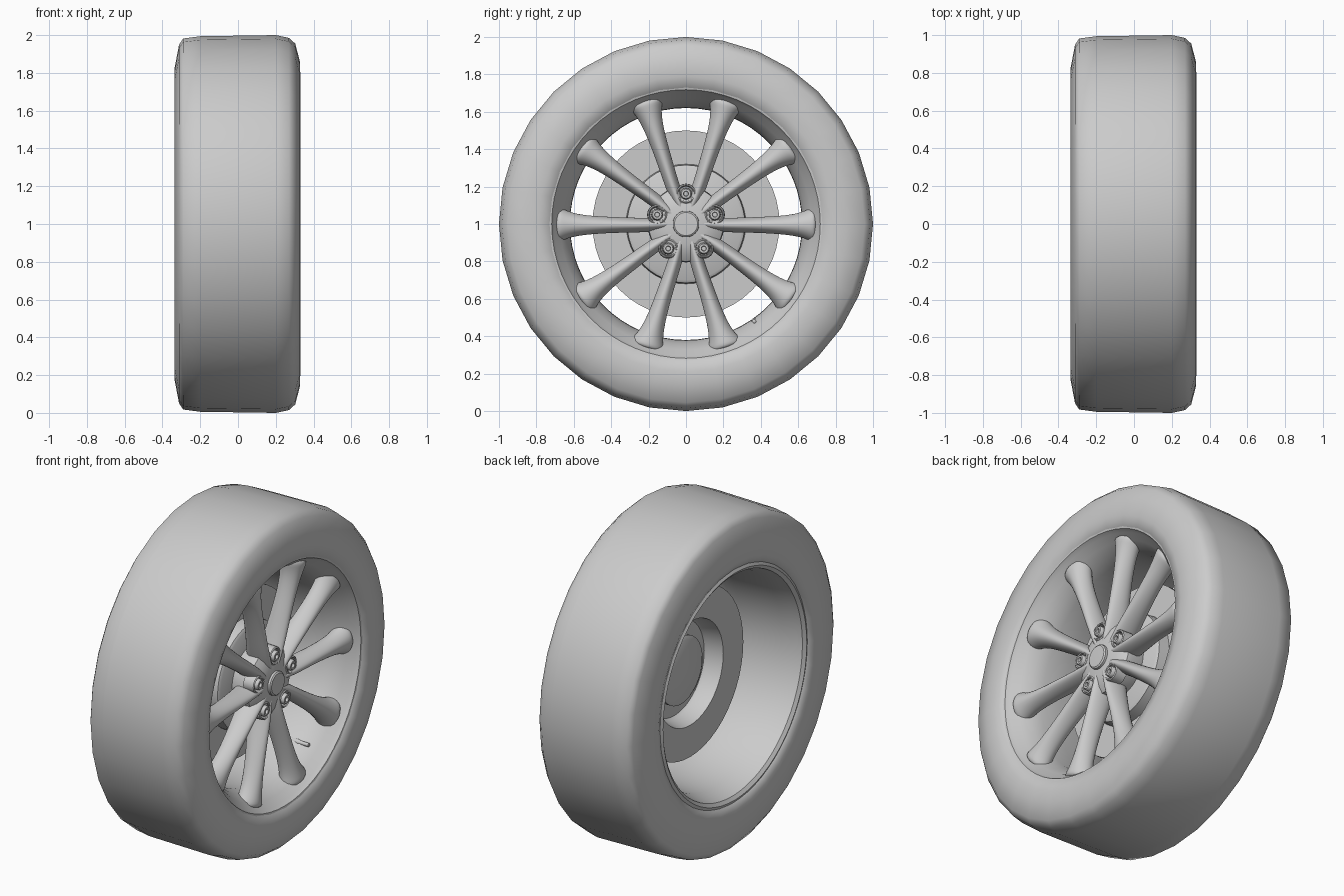
import bpy, bmesh
from math import sin, cos, pi, radians
from mathutils import Vector

if "Cube" in bpy.data.objects:
    bpy.data.objects.remove(bpy.data.objects["Cube"])

CENTRE = Vector((0, 0, 1))


def finish(name, bm, angle=35, subsurf=0):
    bmesh.ops.recalc_face_normals(bm, faces=bm.faces)
    me = bpy.data.meshes.new(name)
    bm.to_mesh(me)
    bm.free()
    ob = bpy.data.objects.new(name, me)
    bpy.context.collection.objects.link(ob)
    if subsurf:
        mod = ob.modifiers.new("round", 'SUBSURF')
        mod.levels = mod.render_levels = subsurf
    bpy.ops.object.select_all(action='DESELECT')
    ob.select_set(True)
    bpy.context.view_layer.objects.active = ob
    if subsurf:
        bpy.ops.object.shade_smooth()
    else:
        bpy.ops.object.shade_smooth_by_angle(angle=radians(angle))
    return ob


def revolve(name, profile, segs=32, closed=True, at=(0, 0), angle=35):
    """Turn an (x, radius) profile around an axle parallel to x."""
    bm = bmesh.new()
    rings = []
    for i in range(segs):
        a = 2 * pi * i / segs + pi / 2
        rings.append([bm.verts.new(CENTRE + Vector((x, at[0] + r * cos(a), at[1] + r * sin(a))))
                      for x, r in profile])
    n = len(profile)
    for i in range(segs):
        p, q = rings[i], rings[(i + 1) % segs]
        for j in range(n if closed else n - 1):
            k = (j + 1) % n
            bm.faces.new((p[j], p[k], q[k], q[j]))
    bmesh.ops.remove_doubles(bm, verts=bm.verts, dist=1e-5)
    return finish(name, bm, angle)


# Tyre: open shell with flat tread and rounded shoulders
revolve("tyre", [(-.315, .695), (-.333, .74), (-.335, .83), (-.312, .95), (-.29, .982), (-.2, .994),
                 (.2, 1.0), (.27, .985), (.303, .955), (.328, .86), (.33, .79), (.315, .73),
                 (.27, .70), (-.27, .68)], angle=50)

# Rim: front lip, tapering barrel and rear flange
revolve("rim", [(.30, .735), (.315, .73), (.312, .718), (.288, .705), (.25, .672), (.19, .64),
                (.13, .622), (0, .62), (-.2, .632), (-.27, .65), (-.31, .66), (-.325, .68),
                (-.315, .70), (-.26, .675), (0, .645), (.17, .665), (.26, .715)], segs=64)

# Ten spokes in five V-shaped pairs
# stations: along pair axis, offset, half width, front x, back x
STATIONS = [(.04, .018, .035, .25, .10), (.14, .042, .042, .258, .10), (.23, .068, .043, .262, .115),
            (.36, .112, .047, .266, .14), (.48, .150, .054, .272, .155), (.57, .180, .068, .28, .16),
            (.625, .200, .092, .289, .16), (.668, .215, .118, .294, .17)]
SECTION = [(-.75, 0), (-1, .45), (-.55, .88), (0, 1), (.55, .88), (1, .45), (.75, 0)]


def spoke(name, axis, side):
    bm = bmesh.new()
    along = Vector((0, cos(axis), sin(axis)))
    across = Vector((0, -sin(axis), cos(axis))) * side
    tilt = radians(18)
    lateral = across * cos(tilt) - along * sin(tilt)
    loops = []
    for u, v, w, xf, xb in STATIONS:
        mid = CENTRE + along * u + across * v
        loops.append([bm.verts.new(mid + lateral * w * s + Vector((xb + (xf - xb) * t, 0, 0)))
                      for s, t in SECTION])
    n = len(SECTION)
    for a, b in zip(loops, loops[1:]):
        for j in range(n):
            k = (j + 1) % n
            bm.faces.new((a[j], a[k], b[k], b[j]))
    bm.faces.new(loops[0])
    bm.faces.new(loops[-1])
    finish(name, bm, subsurf=2)


for i in range(5):
    for side in (1, -1):
        spoke(f"spoke_{i + 1}_{'a' if side > 0 else 'b'}", radians(54 + 72 * i), side)

# Hub body and centre cap
revolve("hub", [(.08, 0), (.08, .19), (.17, .205), (.205, .2), (.228, .165), (.245, .11), (.25, 0)],
        closed=False, segs=48)
revolve("centre_cap", [(.22, 0), (.22, .072), (.26, .07), (.266, .062), (.268, 0)],
        closed=False, segs=32)

# Five lug seats with nuts
for i in range(5):
    a = radians(90 + 72 * i)
    pos = (.162 * cos(a), .162 * sin(a))
    revolve(f"lug_seat_{i + 1}", [(.18, .054), (.245, .052), (.25, .046), (.246, .041), (.2, .038)],
            segs=24, at=pos)
    revolve(f"lug_nut_{i + 1}", [(.2, 0), (.2, .033), (.25, .031), (.258, .025), (.258, .014),
                                 (.24, .012), (.24, 0)], segs=12, closed=False, at=pos)

# Brake disc with raised hat, open at the back
revolve("brake_disc", [(-.03, .31), (-.03, .50), (.02, .50), (.02, .32), (.085, .315), (.095, .30),
                       (.095, .06), (.075, .06), (.075, .28), (.06, .29)], segs=48)
revolve("wheel_bearing", [(.09, 0), (.09, .2), (.03, .2), (.02, .18), (.02, 0)],
        closed=False, segs=32)

# Tyre valve on the rim barrel
revolve("valve", [(.1, 0), (.1, .017), (.15, .016), (.16, .011), (.215, .011), (.22, 0)],
        closed=False, segs=12, at=(.365, -.52))
